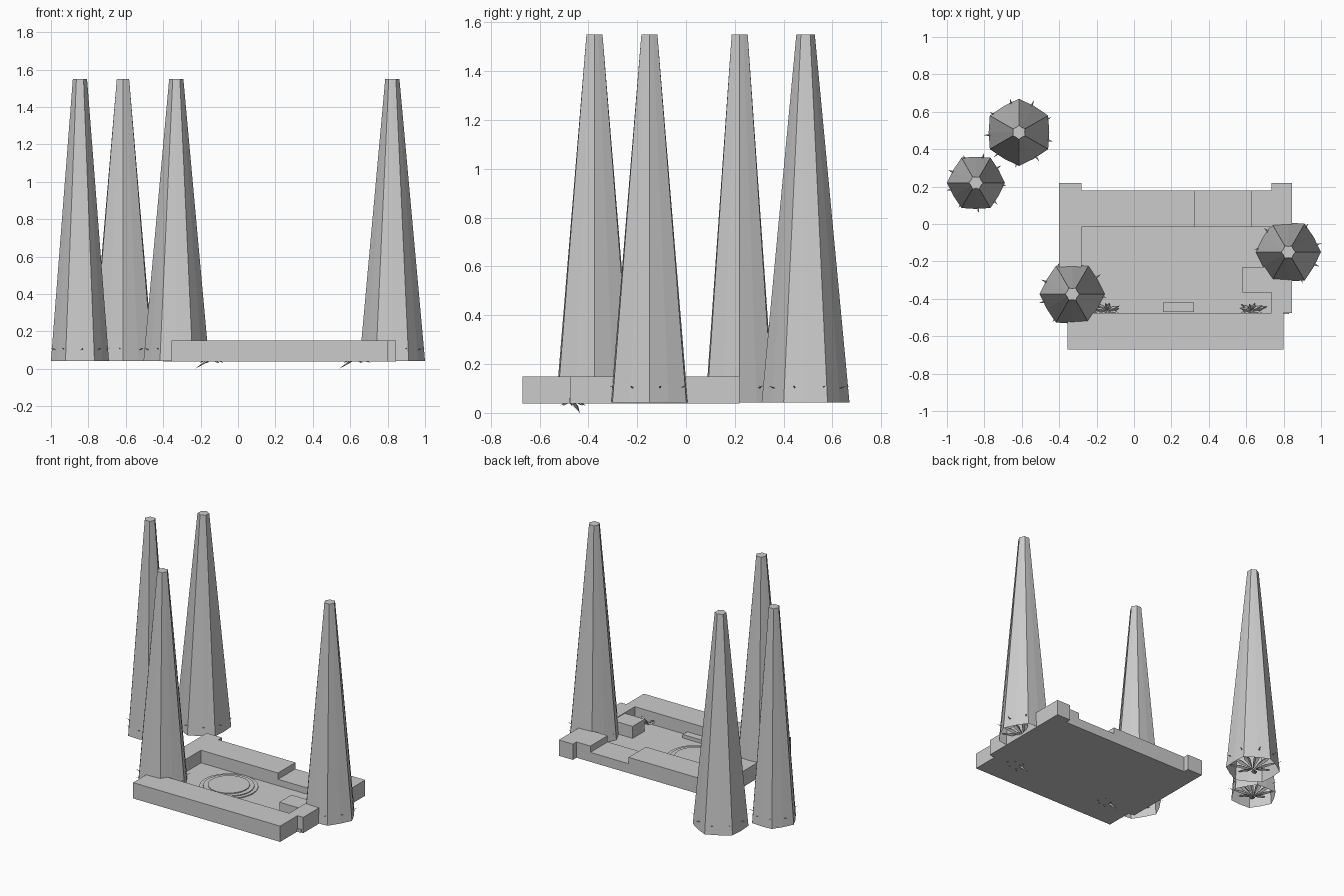
import bpy, bmesh, math, random
from mathutils import Vector

if "Cube" in bpy.data.objects:
    bpy.data.objects.remove(bpy.data.objects["Cube"])

random.seed(4)
BASE, TOP, FLOOR = 0.038, 0.15, 0.06


def make(name, bm):
    bmesh.ops.recalc_face_normals(bm, faces=bm.faces[:])
    me = bpy.data.meshes.new(name)
    bm.to_mesh(me)
    bm.free()
    ob = bpy.data.objects.new(name, me)
    bpy.context.collection.objects.link(ob)
    return ob


def box(name, x0, x1, y0, y1, z0=BASE, z1=TOP):
    bm = bmesh.new()
    bmesh.ops.create_cube(bm, size=1)
    for v in bm.verts:
        v.co = Vector(((x0 + x1) / 2 + v.co.x * (x1 - x0),
                       (y0 + y1) / 2 + v.co.y * (y1 - y0),
                       (z0 + z1) / 2 + v.co.z * (z1 - z0)))
    return make(name, bm)


def disc(name, x, y, r, z0, z1, n=32):
    bm = bmesh.new()
    bmesh.ops.create_cone(bm, cap_ends=True, segments=n, radius1=r, radius2=r, depth=z1 - z0)
    bmesh.ops.translate(bm, verts=bm.verts[:], vec=(x, y, (z0 + z1) / 2))
    return make(name, bm)


def blade(bm, root, tip, width):
    # thin folded leaf: root, two sides, raised ridge, tip
    root, tip = Vector(root), Vector(tip)
    d = tip - root
    side = Vector((-d.y, d.x, 0)).normalized() * width / 2
    mid = root + d * 0.45
    r, t = bm.verts.new(root), bm.verts.new(tip)
    a, b = bm.verts.new(mid + side), bm.verts.new(mid - side)
    c = bm.verts.new(mid + Vector((0, 0, 0.012)))
    for f in ((r, c, a), (a, c, t), (r, b, c), (c, b, t)):
        bm.faces.new(f)


def tree(name, x, y, r, phase):
    # pleated, tapering shell, open underneath
    n = 12
    bm = bmesh.new()
    rings = []
    for z, rad, dent in ((0.042, r, 0.9), (1.55, 0.038, 0.8)):
        rings.append([bm.verts.new((x + rad * (dent if i % 2 else 1) * math.cos(phase + i * math.tau / n),
                                    y + rad * (dent if i % 2 else 1) * math.sin(phase + i * math.tau / n), z))
                      for i in range(n)])
    lo, hi = rings
    for i in range(n):
        j = (i + 1) % n
        bm.faces.new((lo[i], lo[j], hi[j], hi[i]))
    bm.faces.new(hi)
    make(name + "_shell", bm)
    # radiating leaves whose tips pierce the shell
    bm = bmesh.new()
    for i in range(9):
        a = phase + 0.26 + i * math.tau / 9
        c, s = math.cos(a), math.sin(a)
        reach = r * 1.06
        blade(bm, (x, y, 0.045), (x + c * reach, y + s * reach, 0.112), 0.04)
    make(name + "_leaves", bm)


def plant(name, x, y):
    # low rosette of drooping and upright leaves
    bm = bmesh.new()
    for i in range(18):
        a = i * math.tau / 18 + random.uniform(-0.1, 0.1)
        reach = random.uniform(0.06, 0.10)
        z = (0.03, 0.085, 0.11)[i % 3]
        blade(bm, (x, y, 0.055), (x + reach * math.cos(a), y + 0.65 * reach * math.sin(a), z), 0.024)
    blade(bm, (x, y, 0.05), (x - 0.09, y + 0.03, 0.0), 0.02)
    make(name, bm)


# courtyard floor and surrounding walls
box("floor", -0.38, 0.83, -0.48, 0.18, BASE, FLOOR)
box("front_wall", -0.355, 0.80, -0.67, -0.475)
box("left_wall", -0.40, -0.28, -0.475, 0.22)
box("right_wall", 0.735, 0.845, -0.475, 0.22)
box("back_wall", -0.28, 0.325, -0.015, 0.18)
box("back_step", 0.325, 0.625, -0.015, 0.18, BASE, 0.105)
box("back_wall_end", 0.625, 0.735, -0.015, 0.18)

# furniture blocks
box("side_block", 0.58, 0.735, -0.365, -0.23, FLOOR, 0.145)
box("low_bench", 0.155, 0.32, -0.47, -0.42, FLOOR, 0.085)

# stepped round platform
for i, rad in enumerate((0.19, 0.165, 0.135)):
    disc("round_tier_%d" % (i + 1), 0.075, -0.21, rad, FLOOR - 0.005, FLOOR + 0.006 * (i + 1))

# leafy plants by the front wall
plant("plant_left", -0.14, -0.465)
plant("plant_right", 0.63, -0.465)

# four tall trees
tree("tree_back", -0.615, 0.49, 0.18, math.pi / 2)
tree("tree_left", -0.845, 0.22, 0.155, math.pi)
tree("tree_front", -0.33, -0.375, 0.175, math.pi)
tree("tree_right", 0.825, -0.15, 0.175, 0.0)
